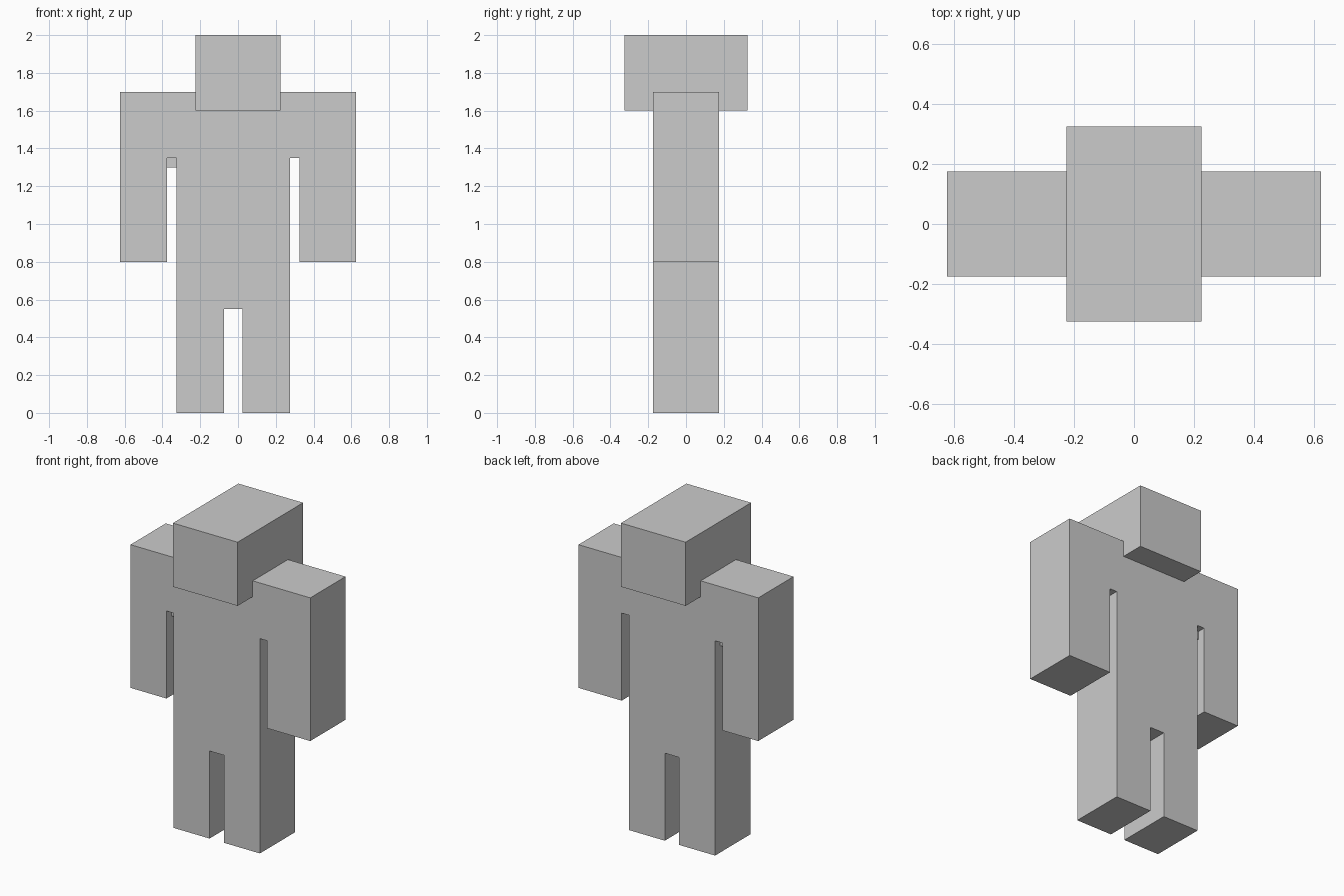
import bpy, bmesh

if "Cube" in bpy.data.objects:
    bpy.data.objects.remove(bpy.data.objects["Cube"])

grey = bpy.data.materials.new("plain grey")
grey.diffuse_color = (0.6, 0.6, 0.6, 1)
grey.use_nodes = True
grey.node_tree.nodes["Principled BSDF"].inputs["Base Color"].default_value = grey.diffuse_color


def finish(name, bm):
    bmesh.ops.recalc_face_normals(bm, faces=bm.faces[:])
    mesh = bpy.data.meshes.new(name)
    bm.to_mesh(mesh)
    bm.free()
    mesh.materials.append(grey)
    obj = bpy.data.objects.new(name, mesh)
    bpy.context.collection.objects.link(obj)
    return obj


def slab(name, outline, half_depth, open_edges=()):
    """Extrude an x-z outline along y, leaving the listed side walls open."""
    bm = bmesh.new()
    front = [bm.verts.new((x, -half_depth, z)) for x, z in outline]
    back = [bm.verts.new((x, half_depth, z)) for x, z in outline]
    bm.faces.new(front)
    bm.faces.new(back[::-1])
    n = len(outline)
    for i in range(n):
        if i not in open_edges:
            j = (i + 1) % n
            bm.faces.new((front[j], front[i], back[i], back[j]))
    return finish(name, bm)


def rect(x0, x1, z0, z1):
    return [(x0, z0), (x1, z0), (x1, z1), (x0, z1)]


# Torso, arms and legs in one continuous slab, open where the head sits
body_outline = [
    (-0.325, 0), (-0.075, 0), (-0.075, 0.55), (0.025, 0.55),   # left leg, crotch
    (0.025, 0), (0.275, 0), (0.275, 1.35), (0.325, 1.35),      # right leg, armpit
    (0.325, 0.8), (0.625, 0.8), (0.625, 1.7),                  # right arm
    (0.225, 1.7), (0.225, 1.6), (-0.225, 1.6), (-0.225, 1.7),  # neck seat
    (-0.625, 1.7), (-0.625, 0.8), (-0.375, 0.8),               # left arm
    (-0.375, 1.35), (-0.325, 1.35),                            # left armpit
]
slab("body", body_outline, 0.175, open_edges=(11, 12, 13))

# Head block, deeper than the body
slab("head", rect(-0.225, 0.225, 1.6, 2.0), 0.325)

# Small recessed joint in the left armpit; only front, back and underside show
slab("armpit_joint", rect(-0.375, -0.325, 1.3, 1.35), 0.125, open_edges=(1, 2, 3))
